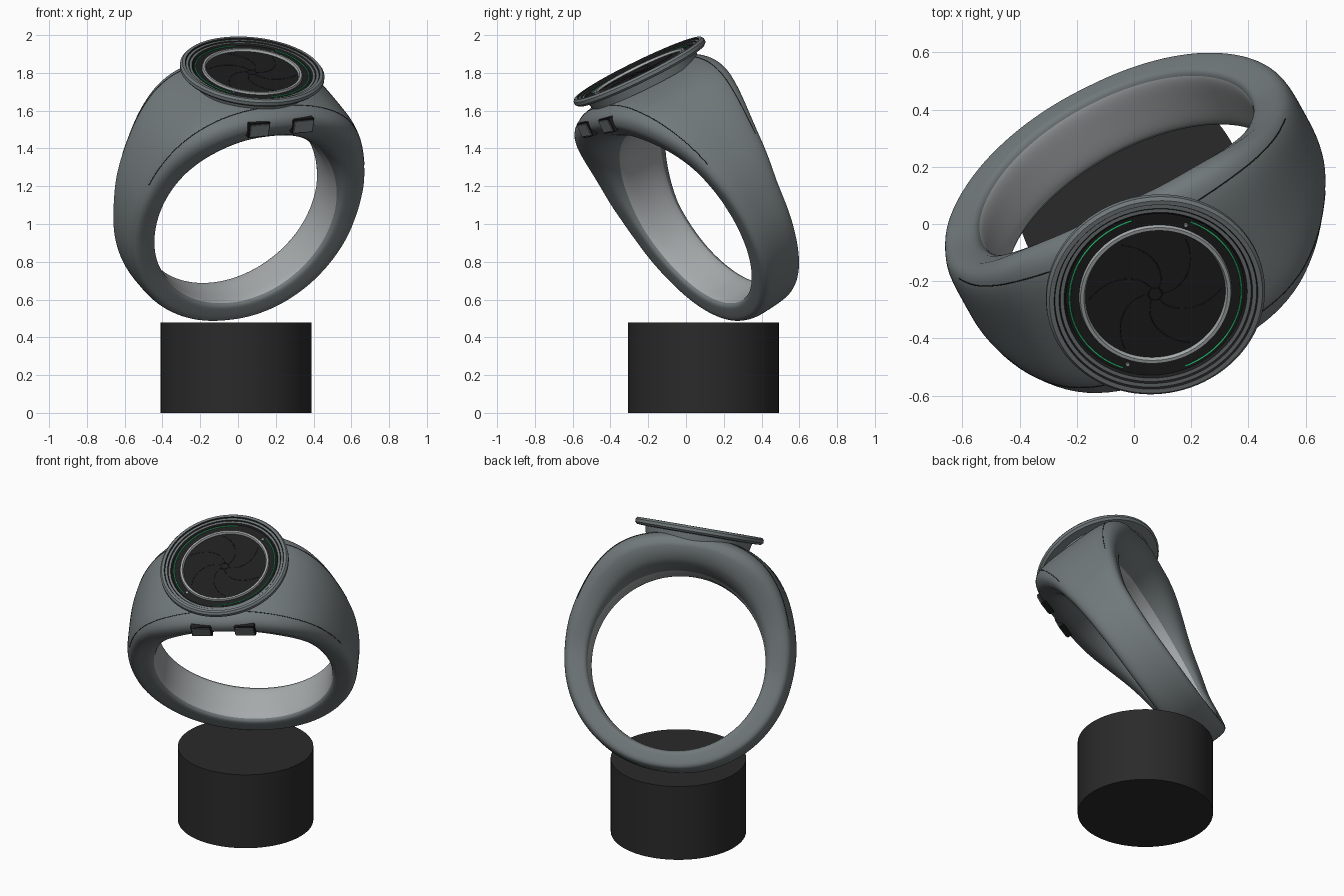
import bpy, bmesh, math
from mathutils import Vector, Matrix

cube = bpy.data.objects.get("Cube")
if cube:
    bpy.data.objects.remove(cube)


def material(name, rgb):
    m = bpy.data.materials.new(name)
    m.use_nodes = True
    m.diffuse_color = (*rgb, 1)
    m.node_tree.nodes["Principled BSDF"].inputs["Base Color"].default_value = (*rgb, 1)
    return m


GREY = material("grey metal", (.165, .19, .195))
LIGHT = material("pale lining", (.38, .40, .405))
BLACK = material("black", (.013, .013, .013))
CHARCOAL = material("charcoal", (.023, .023, .023))
GREEN = material("green glow", (.025, .48, .16))


def finish(name, bm, mats, matrix=None, angle=35):
    bmesh.ops.recalc_face_normals(bm, faces=bm.faces)
    me = bpy.data.meshes.new(name)
    bm.to_mesh(me)
    bm.free()
    for m in mats:
        me.materials.append(m)
    for p in me.polygons:
        p.use_smooth = True
    me.set_sharp_from_angle(angle=math.radians(angle))
    ob = bpy.data.objects.new(name, me)
    if matrix:
        ob.matrix_world = matrix
    bpy.context.collection.objects.link(ob)
    return ob


def tube(name, pts, radius, mat, matrix=None, closed=False):
    cu = bpy.data.curves.new(name, "CURVE")
    cu.dimensions = "3D"
    cu.bevel_depth = radius
    cu.bevel_resolution = 1
    sp = cu.splines.new("POLY")
    sp.points.add(len(pts) - 1)
    for p, q in zip(sp.points, pts):
        p.co = (*q, 1)
    sp.use_cyclic_u = closed
    cu.materials.append(mat)
    ob = bpy.data.objects.new(name, cu)
    if matrix:
        ob.matrix_world = matrix
    bpy.context.collection.objects.link(ob)


def frame(x, y, z, origin):
    m = Matrix((x, y, z)).transposed().to_4x4()
    m.translation = origin
    return m


# Frames: band (side, axis, head) and dial (its normal is z)
axis = Vector((-.42, .76, .50)).normalized()
head = Vector((.13, -.44, .89))
head = (head - axis * head.dot(axis)).normalized()
side = axis.cross(head)
BAND = frame(side, axis, head, Vector((-.01, .09, 1.092)))
dn = Vector((.10, -.435, .89)).normalized()
dx = (Vector((1, 0, 0)) - dn * dn.x).normalized()
DIAL = frame(dx, dn.cross(dx), dn, Vector((.077, -.255, 1.825)))


def ease(keys, d):
    for (a, u), (b, v) in zip(keys, keys[1:]):
        if d <= b:
            return u + (v - u) * (d - a) / (b - a)
    return keys[-1][1]


def smooth(keys, d):
    return sum(ease(keys, min(180, abs(d + k))) for k in range(-8, 9, 2)) / 9


OUTER = [(0, .755), (20, .778), (32, .79), (44, .768), (63, .715), (90, .675), (180, .643)]
WIDTH = [(0, .355), (30, .325), (60, .21), (90, .147), (120, .132), (180, .128)]
LINING = [(0, .185), (40, .17), (90, .138), (120, .128), (180, .124)]
INNER = .522


def band_point(deg, phi):
    """Point on the band: deg around from the head, phi around the section."""
    d = abs((deg + 180) % 360 - 180)
    ro = smooth(OUTER, d)
    c, s = math.cos(phi), math.sin(phi)
    rad = math.copysign(abs(c) ** (.5 if c > 0 else .3), c)
    # the lip flares from the narrow lining out to the full width
    flare = min(1, max(0, rad + .88) / .88) ** .6
    w = smooth(LINING, d) * (1 - flare) + smooth(WIDTH, d) * flare
    r = (ro + INNER) / 2 + (ro - INNER) / 2 * rad
    y = .03 * max(0, math.cos(math.radians(d))) + w * math.copysign(abs(s) ** .5, s)
    a = math.radians(deg)
    return Vector((r * math.sin(a), y, r * math.cos(a)))


# Ring band, lofted around the finger hole
N, K = 120, 72
bm = bmesh.new()
rows = [[bm.verts.new(band_point(i * 360 / N, (j + .5) * math.tau / K)) for j in range(K)]
        for i in range(N)]
for i in range(N):
    for j in range(K):
        p, q, n = rows[i], rows[(i + 1) % N], (j + 1) % K
        f = bm.faces.new((p[j], p[n], q[n], q[j]))
        f.material_index = int(abs((j + 1) / K - .5) < .13)
finish("ring_band", bm, [GREY, LIGHT], BAND, 50)

# Fine seams over the shoulders, front and back
for f in (-1, 1):
    pts = [band_point(d, f * (.58 + .003 * abs(d))) for d in range(-66, 67, 3)]
    tube("shoulder_seam", pts, .002, BLACK, BAND)


def revolve(name, profile, mats, matrix, steps=96):
    """Profile of (radius, height, material of the strip that follows)."""
    bm = bmesh.new()
    loops = [[bm.verts.new((r * math.cos(k * math.tau / steps),
                            r * math.sin(k * math.tau / steps), h))
              for k in range(steps)] for r, h, _ in profile]
    for (p, q), (_, _, m) in zip(zip(loops, loops[1:]), profile):
        for k in range(steps):
            n = (k + 1) % steps
            bm.faces.new((p[k], p[n], q[n], q[k])).material_index = m
    bm.faces.new(loops[0][::-1]).material_index = profile[0][2]
    bm.faces.new(loops[-1]).material_index = profile[-1][2]
    return finish(name, bm, mats, matrix, 30)


# Dial: stem, stepped bezel, pale rim and dark screen
revolve("dial", [
    (.31, -.09, 0), (.32, -.045, 0), (.372, -.042, 0), (.384, -.03, 0), (.384, -.012, 0),
    (.374, 0, 0), (.358, 0, 2), (.354, -.008, 0), (.340, -.008, 2), (.335, -.014, 0),
    (.322, -.014, 2), (.314, -.022, 2), (.268, -.024, 1), (.264, -.012, 1), (.252, -.012, 1),
    (.246, -.024, 2)], [GREY, LIGHT, BLACK], DIAL)


def arc(r, a, b, z, n=40):
    return [(r * math.cos(math.radians(a + (b - a) * k / n)),
             r * math.sin(math.radians(a + (b - a) * k / n)), z) for k in range(n + 1)]


for a, b in ((106, 248), (-70, 66)):
    tube("green_arc", arc(.302, a, b, -.019), .0035, GREEN, DIAL)

# Iris lines on the screen
tube("iris_centre", arc(.024, 0, 351, -.024), .002, BLACK, DIAL, True)
for k in range(6):
    pts = []
    for i in range(16):
        r = .024 + .21 * i / 15
        t = k * math.pi / 3 + 1.1 * i / 15
        pts.append((r * math.cos(t), r * math.sin(t), -.024))
    tube("iris_line", pts, .0015, BLACK, DIAL)

# Two indicator studs on the bezel
for deg in (68, 250):
    place = DIAL @ Matrix.Translation(arc(.285, deg, deg, -.02, 1)[0])
    revolve("indicator_stud", [(.007, -.005, 0), (.007, .003, 0)], [LIGHT], place, 16)


def block(name, size, mat, matrix, bevel):
    bm = bmesh.new()
    bmesh.ops.create_cube(bm, size=1, matrix=Matrix.Diagonal((*size, 1)))
    bmesh.ops.bevel(bm, geom=bm.edges[:], offset=bevel, segments=2, affect="EDGES")
    finish(name, bm, [mat], matrix)


# Push buttons set nearly flush in the front lip
for s in (-1, 1):
    place = (BAND @ Matrix.Translation((s * .13, -.308, .668))
             @ Matrix.Rotation(math.radians(-4), 4, "X"))
    block("button_surround", (.124, .036, .082), BLACK, place, .004)
    block("button", (.114, .044, .072), GREY, place, .004)

# Pedestal
revolve("pedestal", [(.4, 0, 0), (.4, .478, 0)], [CHARCOAL],
        Matrix.Translation((-.01, .0925, 0)))
